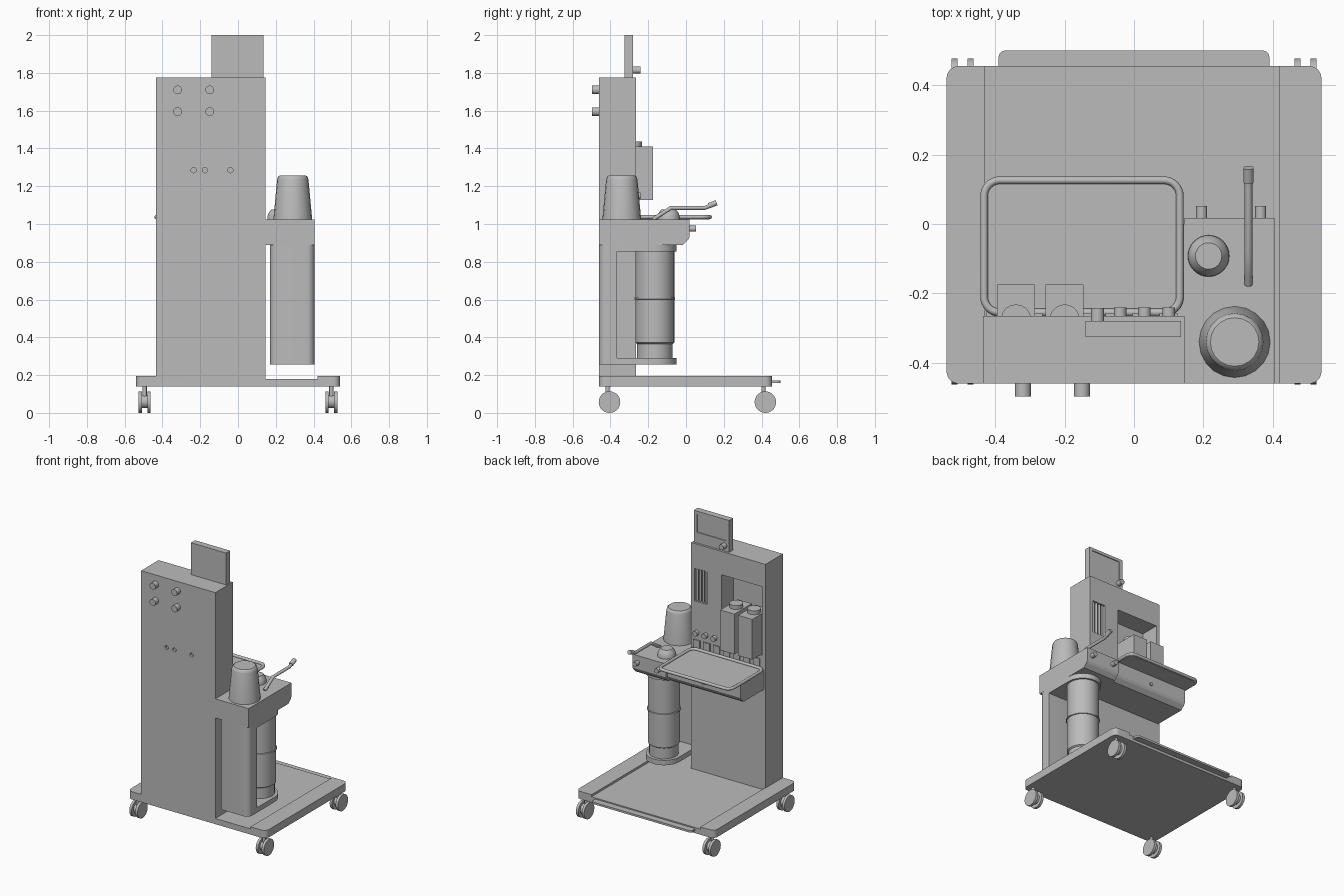
import bpy, bmesh, math
from mathutils import Vector, Matrix

cube = bpy.data.objects.get("Cube")
if cube:
    bpy.data.objects.remove(cube)

grey = bpy.data.materials.new("light grey")
grey.use_nodes = True
colour = (0.5, 0.5, 0.5, 1)
grey.diffuse_color = colour
grey.node_tree.nodes["Principled BSDF"].inputs["Base Color"].default_value = colour


def finish(name, bm, smooth=False):
    bmesh.ops.recalc_face_normals(bm, faces=bm.faces[:])
    mesh = bpy.data.meshes.new(name)
    bm.to_mesh(mesh)
    bm.free()
    ob = bpy.data.objects.new(name, mesh)
    bpy.context.collection.objects.link(ob)
    mesh.materials.append(grey)
    if smooth:
        bpy.ops.object.select_all(action="DESELECT")
        ob.select_set(True)
        bpy.context.view_layer.objects.active = ob
        bpy.ops.object.shade_smooth_by_angle(angle=math.radians(35))
    return ob


def box(name, x, y, z):
    bm = bmesh.new()
    bmesh.ops.create_cube(bm, size=1)
    for v in bm.verts:
        v.co = [r[0] + (c + 0.5) * (r[1] - r[0]) for c, r in zip(v.co, (x, y, z))]
    return finish(name, bm)


def prism(name, points, depth, smooth=False):
    """Extrude a closed outline along a vector."""
    bm = bmesh.new()
    face = bm.faces.new([bm.verts.new(p) for p in points])
    new = bmesh.ops.extrude_face_region(bm, geom=[face])["geom"]
    bmesh.ops.translate(bm, vec=depth, verts=[g for g in new if isinstance(g, bmesh.types.BMVert)])
    return finish(name, bm, smooth)


def rounded(x, y, z, front, back, steps=8):
    """Rectangle outline with separate front and back corner radii."""
    corners = ((x[1] - back, y[1] - back, 0, back), (x[0] + back, y[1] - back, 1, back),
               (x[0] + front, y[0] + front, 2, front), (x[1] - front, y[0] + front, 3, front))
    pts = []
    for cx, cy, q, r in corners:
        for i in range(steps + 1):
            a = (q + i / steps) * math.pi / 2
            pts.append(Vector((cx + r * math.cos(a), cy + r * math.sin(a), z)))
    return pts


def slab(name, x, y, z, front, back):
    return prism(name, rounded(x, y, z[0], front, back), (0, 0, z[1] - z[0]), True)


def rod(name, centre, r, length, axis="Y", segs=20):
    bm = bmesh.new()
    turn = {"X": Matrix.Rotation(math.pi / 2, 4, "Y"),
            "Y": Matrix.Rotation(math.pi / 2, 4, "X"), "Z": Matrix()}[axis]
    bmesh.ops.create_cone(bm, cap_ends=True, segments=segs, radius1=r, radius2=r,
                          depth=length, matrix=Matrix.Translation(centre) @ turn)
    return finish(name, bm, True)


def lathe(name, x, y, profile, segs=32):
    bm = bmesh.new()
    rings = [[bm.verts.new((x + r * math.cos(math.tau * i / segs),
                            y + r * math.sin(math.tau * i / segs), z)) for i in range(segs)]
             for r, z in profile]
    for a, b in zip(rings, rings[1:]):
        for i in range(segs):
            j = (i + 1) % segs
            bm.faces.new((a[i], a[j], b[j], b[i]))
    bm.faces.new(rings[0])
    bm.faces.new(rings[-1])
    return finish(name, bm, True)


def tube(name, points, r, cyclic=False):
    curve = bpy.data.curves.new(name, "CURVE")
    curve.dimensions = "3D"
    curve.bevel_depth = r
    curve.bevel_resolution = 3
    curve.use_fill_caps = True
    line = curve.splines.new("POLY")
    line.points.add(len(points) - 1)
    for p, co in zip(line.points, points):
        p.co = (*co, 1)
    line.use_cyclic_u = cyclic
    curve.materials.append(grey)
    ob = bpy.data.objects.new(name, curve)
    bpy.context.collection.objects.link(ob)


def cut(target, cutters):
    for c in cutters:
        mod = target.modifiers.new("cut", "BOOLEAN")
        mod.operation = "DIFFERENCE"
        mod.solver = "EXACT"
        mod.object = c
        bpy.context.view_layer.objects.active = target
        bpy.ops.object.modifier_apply(modifier=mod.name)
        bpy.data.objects.remove(c)


# Wheeled base with raised side strips and a rear push bar
base = slab("base", (-0.54, 0.54), (-0.46, 0.455), (0.14, 0.195), 0.035, 0.035)
cut(base, [box("base_cutter", (-0.43, 0.42), (-0.6, 0.6), (0.18, 0.3))])
slab("rear_bar", (-0.39, 0.39), (0.43, 0.5), (0.158, 0.172), 0.02, 0.02)
for sx, side in ((-1, "right"), (1, "left")):
    for y, end in ((-0.405, "front"), (0.42, "back")):
        name = end + "_" + side + "_caster"
        for x in (0.471, 0.517):
            rod(name + "_wheel", (sx * x, y, 0.057), 0.057, 0.018, "X", 28)
        rod(name + "_hub", (sx * 0.494, y, 0.06), 0.035, 0.04, "X")
        rod(name + "_stem", (sx * 0.494, y - 0.01, 0.115), 0.011, 0.07, "Z")

# Tower with bottle bay, gauge window and port holes
tower = box("tower", (-0.435, 0.145), (-0.46, -0.265), (0.15, 1.775))
cutters = [box("bay_cutter", (-0.41, -0.09), (-0.4, -0.2), (1.125, 1.61)),
           box("gauge_cutter", (0.02, 0.12), (-0.29, -0.2), (1.37, 1.6))]
for x in (-0.235, -0.175, -0.04):
    cutters.append(rod("port_cutter", (x, -0.46, 1.285), 0.014, 0.03))
cut(tower, cutters)
for i in range(4):
    rod("gauge_tube", (0.034 + i * 0.024, -0.278, 1.485), 0.008, 0.225, "Z", 12)
for x in (-0.32, -0.15):
    for z in (1.71, 1.595):
        rod("front_connector", (x, -0.475, z), 0.023, 0.045)

# Bottles standing in the bay
for x in (-0.34, -0.2):
    box("bottle", (x - 0.055, x + 0.055), (-0.37, -0.175), (1.126, 1.41))
    rod("bottle_cap", (x, -0.275, 1.422), 0.043, 0.03, "Z", 28)

# Flow knobs and hanging label tiles
for x in (-0.04, 0.03, 0.1):
    rod("flow_knob", (x, -0.255, 1.15), 0.018, 0.03)
for i in range(7):
    x = 0.1 - i * 0.078
    box("label_tile", (x - 0.026, x + 0.026), (-0.265, -0.257), (1.045, 1.1))

# Display with inset screen and knob
screen = box("display", (-0.14, 0.135), (-0.325, -0.28), (1.77, 2.0))
cut(screen, [box("screen_cutter", (-0.115, 0.11), (-0.286, -0.2), (1.85, 1.98))])
rod("display_knob", (-0.105, -0.262, 1.815), 0.019, 0.04)

# Side head and drawer unit share one chamfered side profile
for name, x0, x1, back in (("head", 0.145, 0.405, 0.018), ("drawer", -0.425, 0.145, 0.0)):
    front = -0.46 if name == "head" else -0.27
    prism(name, [(x0, y, z) for y, z in ((front, 0.89), (back - 0.035, 0.89), (back - 0.008, 0.915),
                                         (back, 0.93), (back, 1.025), (front, 1.025))],
          (x1 - x0, 0, 0))
for x in (0.195, 0.365):
    rod("head_knob", (x, 0.03, 0.975), 0.016, 0.045)
rod("drawer_knob", (-0.14, 0.003, 0.96), 0.012, 0.016)

# Work tray with rounded rim
slab("tray", (-0.43, 0.13), (-0.255, 0.125), (1.024, 1.034), 0.045, 0.045)
tube("tray_rim", rounded((-0.432, 0.132), (-0.255, 0.126), 1.037, 0.045, 0.045), 0.011, True)

# Canister holder: front column, foot and top plate
holder_x = (0.17, 0.405)
slab("holder_column", holder_x, (-0.46, -0.365), (0.255, 0.9), 0.04, 0.002)
slab("holder_foot", holder_x, (-0.46, -0.05), (0.255, 0.29), 0.04, 0.117)
slab("holder_top", holder_x, (-0.46, -0.05), (0.855, 0.9), 0.04, 0.117)
lathe("canister", 0.288, -0.165, ((0.094, 0.28), (0.094, 0.365), (0.103, 0.372), (0.103, 0.6),
                                  (0.108, 0.602), (0.108, 0.61), (0.103, 0.612), (0.103, 0.87)))

# Cup, dome valve and lever on the head
lathe("cup", 0.29, -0.34, ((0.103, 1.02), (0.083, 1.235), (0.078, 1.25), (0.07, 1.256)), 20)
lathe("dome_valve", 0.215, -0.092, ((0.06, 1.02), (0.059, 1.04), (0.052, 1.06), (0.038, 1.078)))
tube("lever", ((0.33, -0.175, 1.025), (0.33, -0.15, 1.04), (0.33, -0.08, 1.085),
               (0.33, 0.1, 1.085), (0.33, 0.145, 1.105)), 0.011)
tube("lever_grip", ((0.33, 0.12, 1.096), (0.33, 0.162, 1.113)), 0.015)
